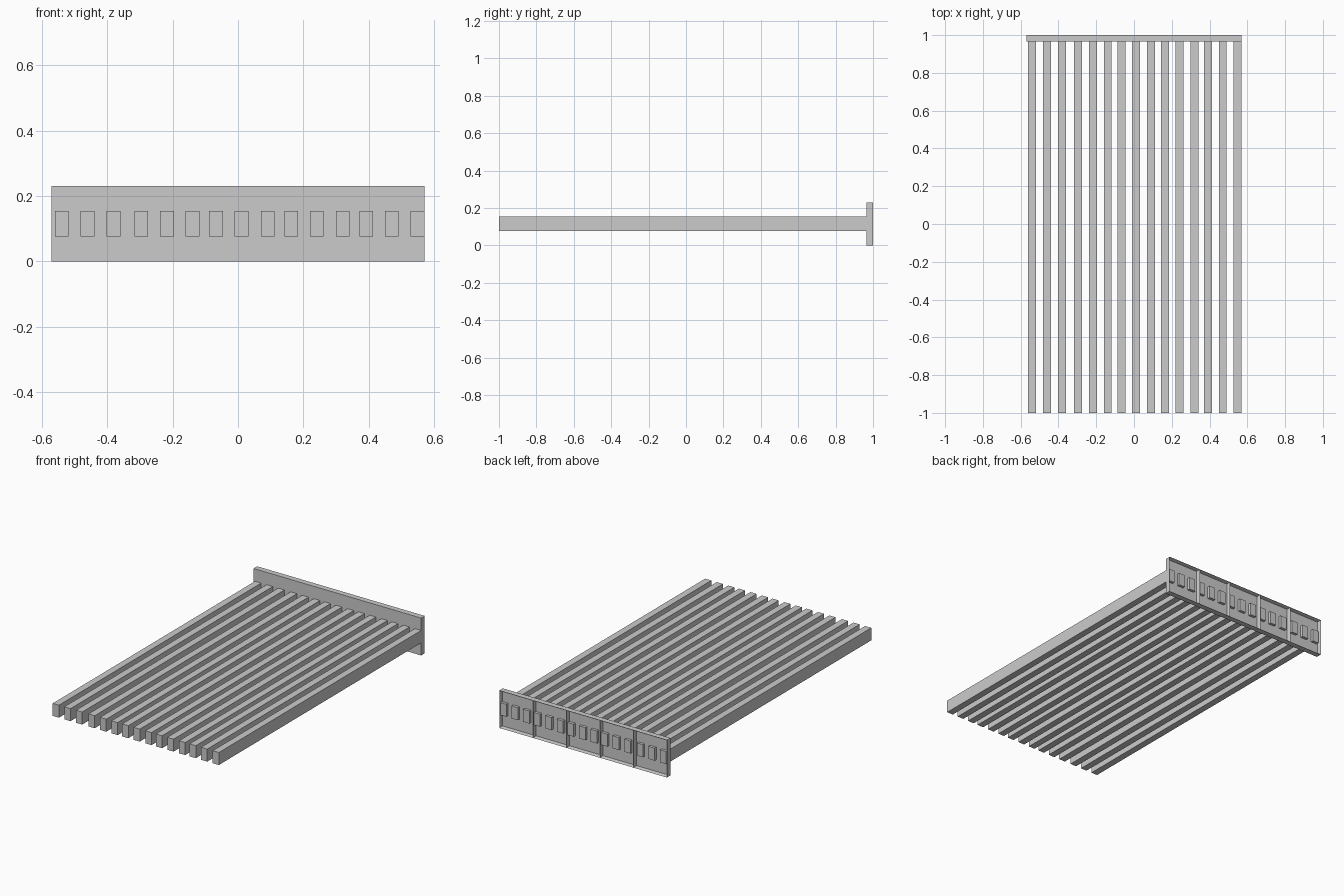
import bpy, bmesh
from mathutils import Vector

if "Cube" in bpy.data.objects:
    bpy.data.objects.remove(bpy.data.objects["Cube"])

W, H = 0.57, 0.23            # panel half width and height
Y0, Y1 = 0.965, 1.0          # panel front and back
RECESS, RIM = 0.025, 0.006   # pocket depth, half rib thickness


def finish(bm, name):
    bmesh.ops.recalc_face_normals(bm, faces=bm.faces)
    mesh = bpy.data.meshes.new(name)
    bm.to_mesh(mesh)
    bm.free()
    obj = bpy.data.objects.new(name, mesh)
    bpy.context.collection.objects.link(obj)
    return obj


def box(name, lo, hi):
    lo, hi = Vector(lo), Vector(hi)
    bm = bmesh.new()
    bmesh.ops.create_cube(bm, size=1)
    for v in bm.verts:
        v.co = (lo + hi) / 2 + v.co * (hi - lo)
    return finish(bm, name)


# End panel: solid front, back divided into five recessed pockets
bm = bmesh.new()
bmesh.ops.create_cube(bm, size=1)
for v in bm.verts:
    v.co = Vector((v.co.x * 2 * W, (Y0 + Y1) / 2 + v.co.y * (Y1 - Y0), H / 2 + v.co.z * H))
for i in range(1, 5):
    bmesh.ops.bisect_plane(bm, geom=bm.verts[:] + bm.edges[:] + bm.faces[:],
                           plane_co=(-W + i * 2 * W / 5, 0, 0), plane_no=(1, 0, 0))
bm.normal_update()
back = [f for f in bm.faces if f.normal.y > 0.9]
bmesh.ops.inset_individual(bm, faces=back, thickness=RIM)
for v in {v for f in back for v in f.verts}:
    v.co.y -= RECESS
finish(bm, "end_panel")

# Slats: slightly uneven spacing, passing through the panel into the pockets
centres = [-0.539, -0.460, -0.381, -0.296, -0.217, -0.139, -0.067, 0.011,
           0.091, 0.163, 0.241, 0.320, 0.392, 0.470, 0.549]
for i, x in enumerate(centres):
    box(f"slat_{i + 1}", (x - 0.021, -1, 0.077), (x + 0.021, 0.992, 0.154))
